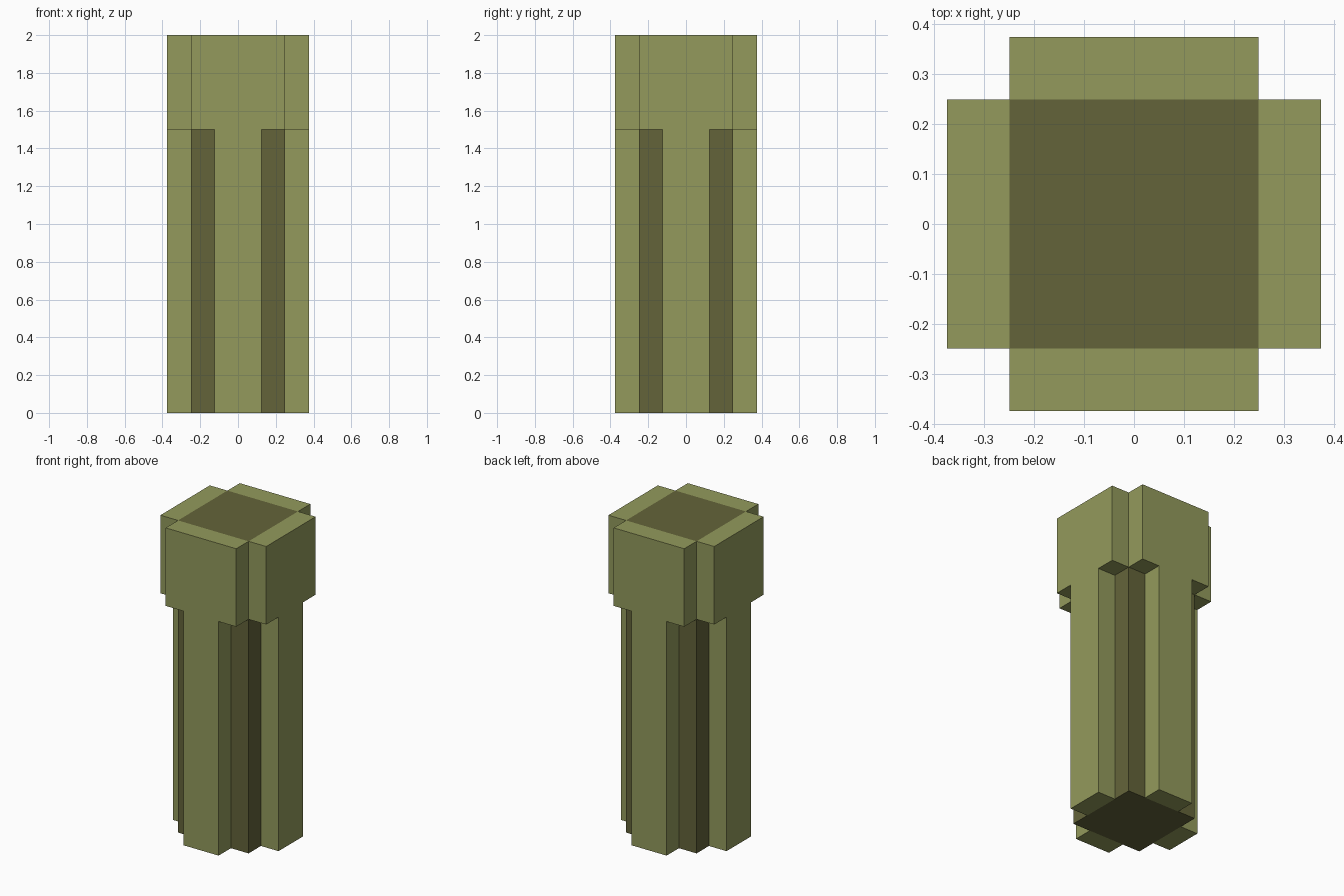
import bpy
import math
from mathutils import Matrix

if "Cube" in bpy.data.objects:
    bpy.data.objects.remove(bpy.data.objects["Cube"], do_unlink=True)


def make_material(name, rgb):
    mat = bpy.data.materials.new(name)
    mat.use_nodes = True
    color = (*rgb, 1.0)
    mat.diffuse_color = color
    mat.node_tree.nodes["Principled BSDF"].inputs["Base Color"].default_value = color
    return mat


olive = make_material("light olive", (0.292, 0.323, 0.107))
dark_olive = make_material("dark olive", (0.127, 0.127, 0.042))


def box(name, low, high, mat, turn=0.0):
    """Box between two corners, turned about the vertical axis."""
    bpy.ops.mesh.primitive_cube_add(size=1)
    obj = bpy.context.object
    obj.name = name
    size = [b - a for a, b in zip(low, high)]
    centre = [(a + b) / 2 for a, b in zip(low, high)]
    obj.data.transform(Matrix.Rotation(turn, 4, "Z")
                       @ Matrix.Translation(centre)
                       @ Matrix.Diagonal((*size, 1)))
    obj.data.materials.append(mat)
    return obj


CORE, OUTER, RIB, COLLAR_Z, TOP = 0.25, 0.375, 0.125, 1.5, 2.0

# Square dark core, full height
box("core", (-CORE, -CORE, 0), (CORE, CORE, TOP), dark_olive)

# A narrow rib below and a wide collar plate above on each side
for i, side in enumerate(("front", "left", "back", "right")):
    turn = i * math.pi / 2
    box(side + "_rib", (-RIB, -OUTER, 0), (RIB, -CORE, COLLAR_Z), olive, turn)
    box(side + "_collar_plate", (-CORE, -OUTER, COLLAR_Z), (CORE, -CORE, TOP), olive, turn)
